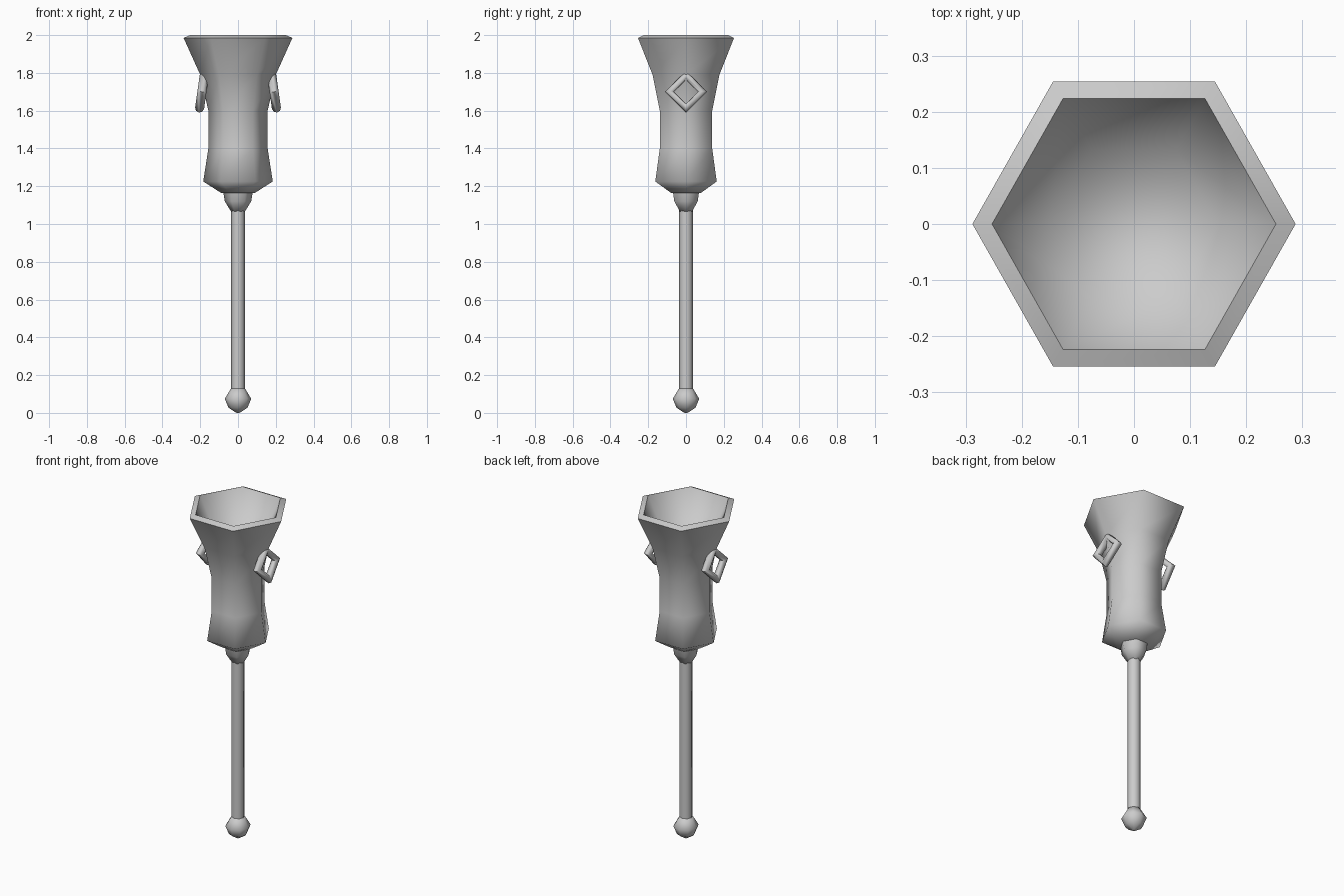
import bpy
import bmesh
from math import cos, sin, pi, radians

cube = bpy.data.objects.get("Cube")
if cube:
    bpy.data.objects.remove(cube, do_unlink=True)

grey = bpy.data.materials.new("plain_grey")
grey.use_nodes = True
COLOUR = (0.6, 0.6, 0.6, 1)
grey.diffuse_color = COLOUR
grey.node_tree.nodes["Principled BSDF"].inputs["Base Color"].default_value = COLOUR


def finish(mesh):
    mesh.materials.append(grey)
    mesh.shade_smooth()
    mesh.set_sharp_from_angle(angle=radians(75))


def lathe(name, profile, sides, depth=1.0):
    """Closed turned part from (radius, height) pairs, with a corner on +x."""
    bm = bmesh.new()
    rings = []
    for r, z in profile:
        angles = [2 * pi * i / sides for i in range(sides)]
        rings.append([bm.verts.new((r * cos(a), r * sin(a) * depth, z)) for a in angles])
    for low, high in zip(rings, rings[1:]):
        for i in range(sides):
            j = (i + 1) % sides
            bm.faces.new((low[i], low[j], high[j], high[i]))
    bm.faces.new(rings[0][::-1])
    bm.faces.new(rings[-1])
    bmesh.ops.recalc_face_normals(bm, faces=bm.faces)
    mesh = bpy.data.meshes.new(name)
    bm.to_mesh(mesh)
    bm.free()
    finish(mesh)
    obj = bpy.data.objects.new(name, mesh)
    bpy.context.collection.objects.link(obj)
    return obj


# Hexagonal flared head: outside, bevelled rim, then the hollow bowl
lathe("flared_head", [
    (0.09, 1.165), (0.184, 1.225), (0.157, 1.4), (0.157, 1.6),
    (0.2, 1.79), (0.288, 1.985), (0.253, 2.0), (0.15, 1.8),
], 6, 1.02)

# Collar, handle and end knob
lathe("collar", [(0.036, 1.065), (0.07, 1.12), (0.08, 1.18)], 6, 1.02)
lathe("handle", [(0.036, 0.1), (0.036, 1.1)], 8)
lathe("end_knob", [(0.008, 0.0), (0.05, 0.027), (0.07, 0.075), (0.037, 0.13)], 8)

# Diamond rings hanging on both sides, lower corners leaning outward
for side, label in ((1, "left"), (-1, "right")):
    bpy.ops.mesh.primitive_torus_add(
        major_segments=4, minor_segments=8, major_radius=0.087, minor_radius=0.024,
        location=(side * 0.191, 0, 1.7), rotation=(0, side * radians(82), 0))
    ring = bpy.context.object
    ring.name = label + "_ring"
    finish(ring.data)
